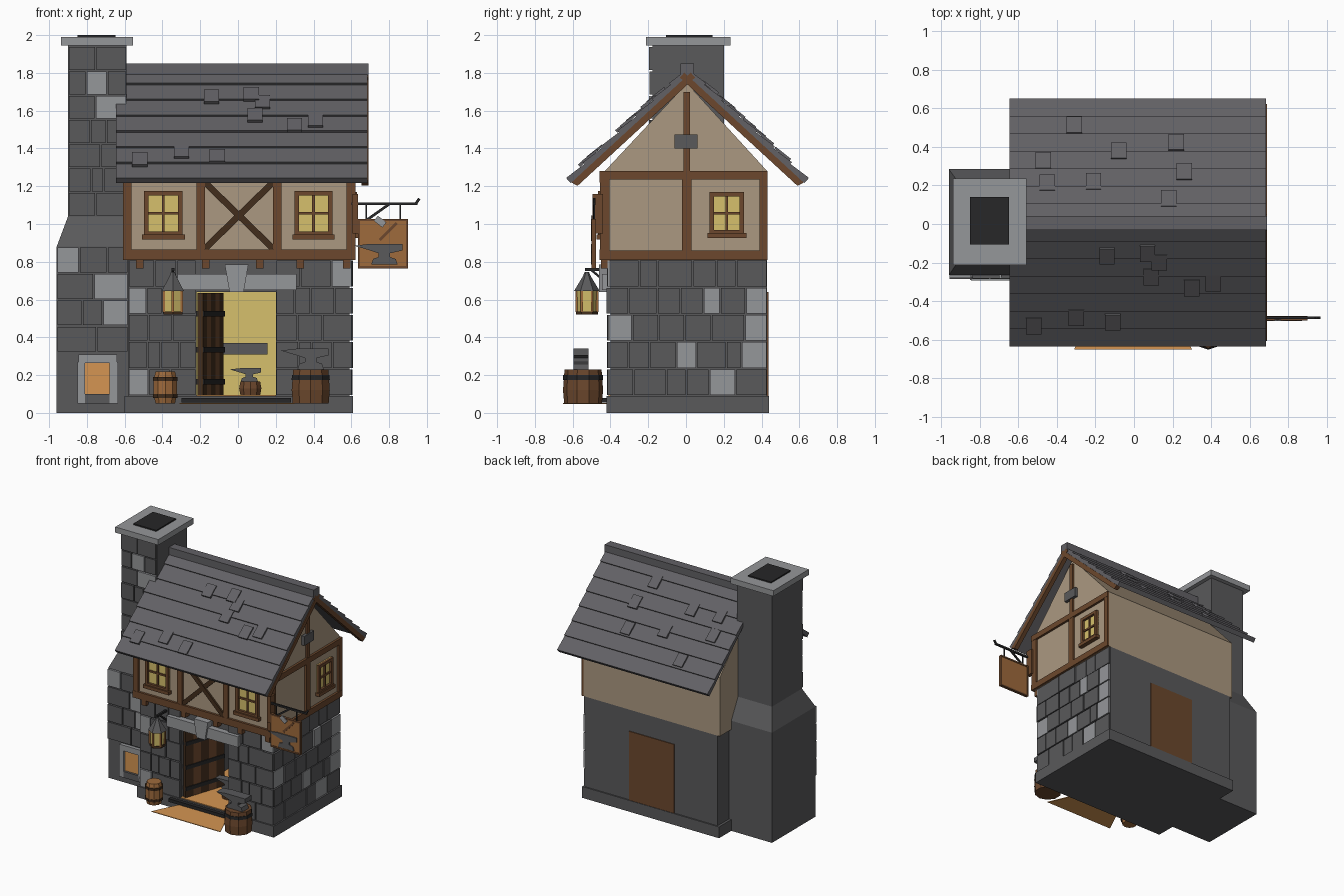
import bpy, bmesh, math, random
from mathutils import Vector

if "Cube" in bpy.data.objects:
    bpy.data.objects.remove(bpy.data.objects["Cube"])
random.seed(4)

def material(name, rgb):
    m = bpy.data.materials.new(name)
    m.diffuse_color = (*rgb, 1)
    m.use_nodes = True
    m.node_tree.nodes["Principled BSDF"].inputs["Base Color"].default_value = m.diffuse_color
    return m

STONE = material("dark stone", (.100, .100, .104))
PALE = material("pale stone", (.300, .308, .320))
ROOF = material("roof slate", (.122, .119, .130))
PLASTER = material("plaster", (.410, .318, .218))
TIMBER = material("timber", (.150, .064, .026))
DARK = material("dark wood", (.055, .027, .012))
WOOD = material("warm wood", (.345, .145, .045))
YELLOW = material("window glow", (.670, .530, .150))
ORANGE = material("fire glow", (.660, .300, .085))
BLACK = material("soot iron", (.020, .020, .021))

def finish(name, bm, *mats):
    bmesh.ops.recalc_face_normals(bm, faces=bm.faces)
    me = bpy.data.meshes.new(name)
    bm.to_mesh(me)
    bm.free()
    for m in mats:
        me.materials.append(m)
    ob = bpy.data.objects.new(name, me)
    bpy.context.collection.objects.link(ob)
    return ob

# Outline in the plane across an axis, extruded along that axis from a to b
def add_prism(bm, axis, pts, a, b, mi=0):
    def at(p, c):
        return {'x': (c, p[0], p[1]), 'y': (p[0], c, p[1]), 'z': (p[0], p[1], c)}[axis]
    lo = [bm.verts.new(at(p, a)) for p in pts]
    hi = [bm.verts.new(at(p, b)) for p in pts]
    n = len(pts)
    faces = [bm.faces.new(lo), bm.faces.new(hi)]
    faces += [bm.faces.new((lo[i], lo[(i + 1) % n], hi[(i + 1) % n], hi[i])) for i in range(n)]
    for f in faces:
        f.material_index = mi

def prism(name, axis, pts, a, b, mat):
    bm = bmesh.new()
    add_prism(bm, axis, pts, a, b)
    return finish(name, bm, mat)

def rect(u0, u1, v0, v1):
    return [(u0, v0), (u1, v0), (u1, v1), (u0, v1)]

def box(name, x0, x1, y0, y1, z0, z1, mat):
    return prism(name, 'z', rect(x0, x1, y0, y1), z0, z1, mat)

def bar(p, q, w):
    p, q = Vector(p), Vector(q)
    d = (q - p).normalized() * w / 2
    n = Vector((-d.y, d.x))
    return [tuple(v) for v in (p - n, q - n, q + n, p + n)]

# Plate on the front ('y') or right ('x') wall, standing out by d
def slab(name, axis, plane, d, u0, u1, z0, z1, mat):
    return prism(name, axis, rect(u0, u1, z0, z1), plane, plane + (d if axis == 'x' else -d), mat)

def lathe(name, profile, cx, cy, n, mat):
    bm = bmesh.new()
    rings = [[bm.verts.new((cx + r * math.cos(2 * math.pi * (k + .5) / n),
                            cy + r * math.sin(2 * math.pi * (k + .5) / n), z)) for k in range(n)]
             for r, z in profile]
    for a, b in zip(rings, rings[1:]):
        for k in range(n):
            bm.faces.new((a[k], a[(k + 1) % n], b[(k + 1) % n], b[k]))
    bm.faces.new(rings[0])
    bm.faces.new(rings[-1])
    return finish(name, bm, mat)

def stones(name, axis, plane, u0, u1, z0, z1, rows, n, pale=.17):
    bm = bmesh.new()
    for r in range(rows):
        za, zb = z0 + (z1 - z0) * r / rows, z0 + (z1 - z0) * (r + 1) / rows
        k = n + r % 2
        cuts = [u0] + [u0 + (u1 - u0) * (i + random.uniform(-.2, .2)) / k for i in range(1, k)] + [u1]
        for a, b in zip(cuts, cuts[1:]):
            d = random.uniform(.012, .02) * (1 if axis == 'x' else -1)
            add_prism(bm, axis, rect(a + .004, b - .004, za + .004, zb - .004),
                      plane, plane + d, int(random.random() < pale))
    return finish(name, bm, STONE, PALE)

def window(name, axis, plane, u0, u1, z0, z1):
    um, zm, w = (u0 + u1) / 2, (z0 + z1) / 2, .024
    slab(name + "_pane", axis, plane, .006, u0, u1, z0, z1, YELLOW)
    for i, (a, b) in enumerate(((u0, u0 + w), (u1 - w, u1))):
        slab(f"{name}_side_{i}", axis, plane, .025, a, b, z0, z1, TIMBER)
    for i, (a, b) in enumerate(((z0, z0 + w), (z1 - w, z1))):
        slab(f"{name}_rail_{i}", axis, plane, .025, u0, u1, a, b, TIMBER)
    slab(name + "_mullion", axis, plane, .016, um - .007, um + .007, z0, z1, TIMBER)
    slab(name + "_crossbar", axis, plane, .016, u0, u1, zm - .007, zm + .007, TIMBER)
    slab(name + "_sill", axis, plane, .035, u0 - .012, u1 + .012, z0 - .018, z0 + .008, TIMBER)

def anvil_outline(cx, z, s):
    pts = [(-.07, 0), (.07, 0), (.06, .03), (.03, .04), (.03, .06), (.095, .075), (.095, .11),
           (-.075, .11), (-.16, .1), (-.075, .075), (-.03, .06), (-.03, .04), (-.06, .03)]
    return [(cx + x * s, z + y * s) for x, y in pts]

# Ground floor walls around the doorway
box("plinth", -.6, .61, -.42, .44, 0, .09, STONE)
box("wall_left", -.58, -.22, -.4, .43, .09, .81, STONE)
box("wall_right", .2, .59, -.4, .43, .09, .81, STONE)
box("wall_over_door", -.22, .2, -.4, .43, .64, .81, STONE)
box("wall_back", -.22, .2, .4, .43, .09, .64, STONE)
box("back_door", -.2, .2, .43, .436, .09, .64, TIMBER)
stones("front_stones_left", 'y', -.4, -.58, -.22, .09, .81, 5, 3)
stones("front_stones_right", 'y', -.4, .2, .605, .09, .81, 5, 3)
stones("side_stones", 'x', .59, -.41, .43, .09, .81, 5, 6)
box("lintel", -.32, .31, -.445, -.4, .65, .735, PALE)
prism("keystone", 'y', [(-.045, .64), (.03, .64), (.055, .785), (-.07, .785)], -.46, -.4, PALE)

# Doorway, interior and open door
box("room_floor", -.22, .2, -.41, .4, .085, .095, ORANGE)
box("room_glow", -.22, .2, .39, .4, .095, .64, YELLOW)
prism("light_spill", 'z', [(-.31, -.65), (.30, -.65), (.2, -.42), (-.2, -.42)], .048, .053, ORANGE)
box("door_step", -.3, .28, -.45, -.41, .055, .08, BLACK)
hinge, tip = Vector((-.2, -.39)), Vector((-.09, -.06))
for i in range(5):
    prism(f"door_plank_{i}", 'z', bar(hinge.lerp(tip, i / 5), hinge.lerp(tip, (i + 1) / 5), .03),
          .095, .635, TIMBER if i % 2 else DARK)
for i, z in enumerate((.15, .32, .51)):
    prism(f"door_strap_{i}", 'z', bar(hinge, tip, .042), z, z + .03, BLACK)
box("work_bench", -.08, .155, .05, .2, .31, .37, STONE)
lathe("room_block", [(.055, .095), (.062, .13), (.055, .165)], .065, -.2, 10, TIMBER)
prism("room_anvil", 'y', anvil_outline(.06, .165, .65), -.23, -.17, STONE)

# Upper floor and gable
box("upper_walls", -.6, .605, -.44, .43, .81, 1.28, PLASTER)
prism("gable", 'x', [(-.43, 1.28), (.43, 1.28), (.005, 1.745)], -.6, .605, PLASTER)
for i, (a, b) in enumerate(((-.61, -.565), (-.22, -.175), (.185, .23), (.575, .62))):
    slab(f"front_post_{i}", 'y', -.44, .016, a, b, .81, 1.28, TIMBER)
for i, (a, b) in enumerate(((.81, .865), (1.22, 1.28))):
    slab(f"front_beam_{i}", 'y', -.44, .018, -.61, .62, a, b, TIMBER)
for i, s in enumerate((1, -1)):
    prism(f"cross_brace_{i}", 'y', bar((.005 - .18 * s, .87), (.005 + .18 * s, 1.22), .034),
          -.452 - .003 * i, -.44, DARK)
for i, (a, b) in enumerate(((-.456, -.405), (-.022, .028), (.388, .432))):
    slab(f"side_post_{i}", 'x', .605, .016, a, b, .81, 1.28, TIMBER)
for i, (a, b) in enumerate(((.81, .86), (1.235, 1.28))):
    slab(f"side_beam_{i}", 'x', .605, .018, -.456, .432, a, b, TIMBER)
slab("king_post", 'x', .605, .016, -.014, .02, 1.28, 1.7, TIMBER)
slab("gable_plate", 'x', .605, .024, -.06, .062, 1.4, 1.475, STONE)
window("window_left", 'y', -.44, -.497, -.293, .937, 1.175)
window("window_right", 'y', -.44, .3, .5, .937, 1.175)
window("window_side", 'x', .605, .125, .307, .945, 1.17)
for i, x in enumerate((-.52, -.17, .115, .33, .575)):
    box(f"joist_end_{i}", x - .02, x + .02, -.45, -.4, .765, .81, TIMBER)

# Roof: stepped slate courses, loose slates, bargeboards and ridge
def slope(s, t, h):
    return (.008 + s * (.635 * t + .677 * h), 1.82 - .585 * t + .736 * h)

loose = {-1: [(-.14, .26), (.07, .24), (.13, .31), (.09, .43), (.30, .52), (.41, .48),
              (-.52, .83), (-.30, .76), (-.11, .8)],
         1: [(-.31, .78), (-.08, .57), (.22, .64), (.26, .4), (-.47, .49), (-.45, .31),
             (-.21, .32), (.18, .18)]}
for s, side in ((-1, "front"), (1, "back")):
    top = []
    for i in range(7):
        top += [slope(s, i / 7, 0), slope(s, (i + 1) / 7, .012)]
    prism(f"roof_{side}", 'x', top + [slope(s, 1, -.025), slope(s, 0, -.025)], -.645, .685, ROOF)
    prism(f"bargeboard_{side}", 'x', [slope(s, 0, -.025), slope(s, .995, -.025),
          slope(s, .98, -.06), slope(s, 0, -.06)], .655, .69, TIMBER)
    for k, (x, t) in enumerate(loose[s]):
        prism(f"loose_slate_{side}_{k}", 'x', [slope(s, t - .06, .004), slope(s, t + .06, .004),
              slope(s, t + .06, .022), slope(s, t - .06, .014)], x - .04, x + .04, ROOF)
box("ridge_cap", -.6, .69, -.03, .042, 1.785, 1.85, ROOF)

# Chimney with sloped shoulder, cap and hearth
box("chimney_base", -.96, -.58, -.265, .285, 0, .88, STONE)
bm = bmesh.new()
lo = [bm.verts.new((x, y, .88)) for x, y in rect(-.96, -.58, -.265, .285)]
hi = [bm.verts.new((x, y, 1.04)) for x, y in rect(-.9, -.59, -.178, .2)]
bm.faces.new(lo)
bm.faces.new(hi)
for i in range(4):
    bm.faces.new((lo[i], lo[(i + 1) % 4], hi[(i + 1) % 4], hi[i]))
finish("chimney_shoulder", bm, STONE)
box("chimney_stack", -.9, -.59, -.178, .2, 1.04, 1.95, STONE)
stones("chimney_base_stones", 'y', -.265, -.96, -.58, .32, .88, 4, 2)
stones("chimney_stack_stones", 'y', -.178, -.9, -.59, 1.04, 1.94, 7, 2, .1)
box("chimney_cap", -.937, -.557, -.212, .235, 1.945, 1.99, PALE)
box("flue", -.85, -.648, -.107, .14, 1.985, 2.0, BLACK)
for i, (a, b) in enumerate(((-.85, -.81), (-.68, -.635))):
    box(f"hearth_side_{i}", a, b, -.29, -.265, .05, .27, PALE)
box("hearth_top", -.845, -.64, -.293, -.265, .265, .31, PALE)
box("hearth_base", -.85, -.635, -.29, -.265, .05, .1, STONE)
box("hearth_fire", -.81, -.68, -.272, -.265, .1, .265, ORANGE)

# Barrel, chopping block and anvil
lathe("barrel", [(.054, .05), (.066, .1), (.066, .17), (.054, .22)], -.385, -.51, 10, WOOD)
for i, z in enumerate((.08, .17)):
    lathe(f"barrel_hoop_{i}", [(.067, z), (.069, z + .02)], -.385, -.51, 10, DARK)
lathe("anvil_block", [(.1, .05), (.106, .12), (.098, .23)], .385, -.545, 10, TIMBER)
lathe("block_hoop", [(.106, .175), (.105, .2)], .385, -.545, 10, BLACK)
prism("anvil", 'y', anvil_outline(.385, .23, 1), -.595, -.515, STONE)

# Hanging lantern
LX, LY = -.345, -.525
lathe("lantern_base", [(.058, .52), (.058, .538)], LX, LY, 6, DARK)
lathe("lantern_glass", [(.05, .538), (.056, .645)], LX, LY, 6, YELLOW)
for k in range(6):
    a = math.pi * (k + .5) / 3
    x, y = LX + .055 * math.cos(a), LY + .055 * math.sin(a)
    box(f"lantern_post_{k}", x - .006, x + .006, y - .006, y + .006, .535, .65, WOOD)
lathe("lantern_hood", [(.068, .645), (.02, .725), (.012, .745)], LX, LY, 6, STONE)
box("lantern_arm", LX - .008, LX + .008, -.535, -.4, .75, .766, BLACK)
prism("lantern_brace", 'x', bar((-.41, .68), (-.5, .755), .012), LX - .006, LX + .006, BLACK)

# Hanging sign and bracket
box("sign_board", .637, .897, -.495, -.48, .768, 1.025, WOOD)
for i, (a, b, c, d) in enumerate(((.635, .9, .765, .777), (.635, .9, 1.015, 1.027),
                                  (.635, .645, .765, 1.027), (.89, .9, .765, 1.027))):
    box(f"sign_edge_{i}", a, b, -.499, -.476, c, d, TIMBER)
prism("sign_anvil", 'y', anvil_outline(.775, .785, 1), -.503, -.495, STONE)
prism("sign_hammer_handle", 'y', bar((.75, .915), (.84, 1.005), .016), -.502, -.495, TIMBER)
prism("sign_hammer_head", 'y', bar((.73, 1.03), (.775, .995), .035), -.504, -.495, PALE)
box("bracket_bar", .6, .95, -.493, -.48, 1.1, 1.115, BLACK)
prism("bracket_tip", 'y', bar((.94, 1.105), (.96, 1.135), .014), -.493, -.48, BLACK)
prism("bracket_brace", 'y', bar((.61, .97), (.8, 1.105), .014), -.492, -.481, BLACK)
box("bracket_mount", .605, .635, -.495, -.44, .95, 1.16, TIMBER)
for i, x in enumerate((.68, .86)):
    box(f"sign_hanger_{i}", x - .004, x + .004, -.491, -.483, 1.02, 1.105, BLACK)
